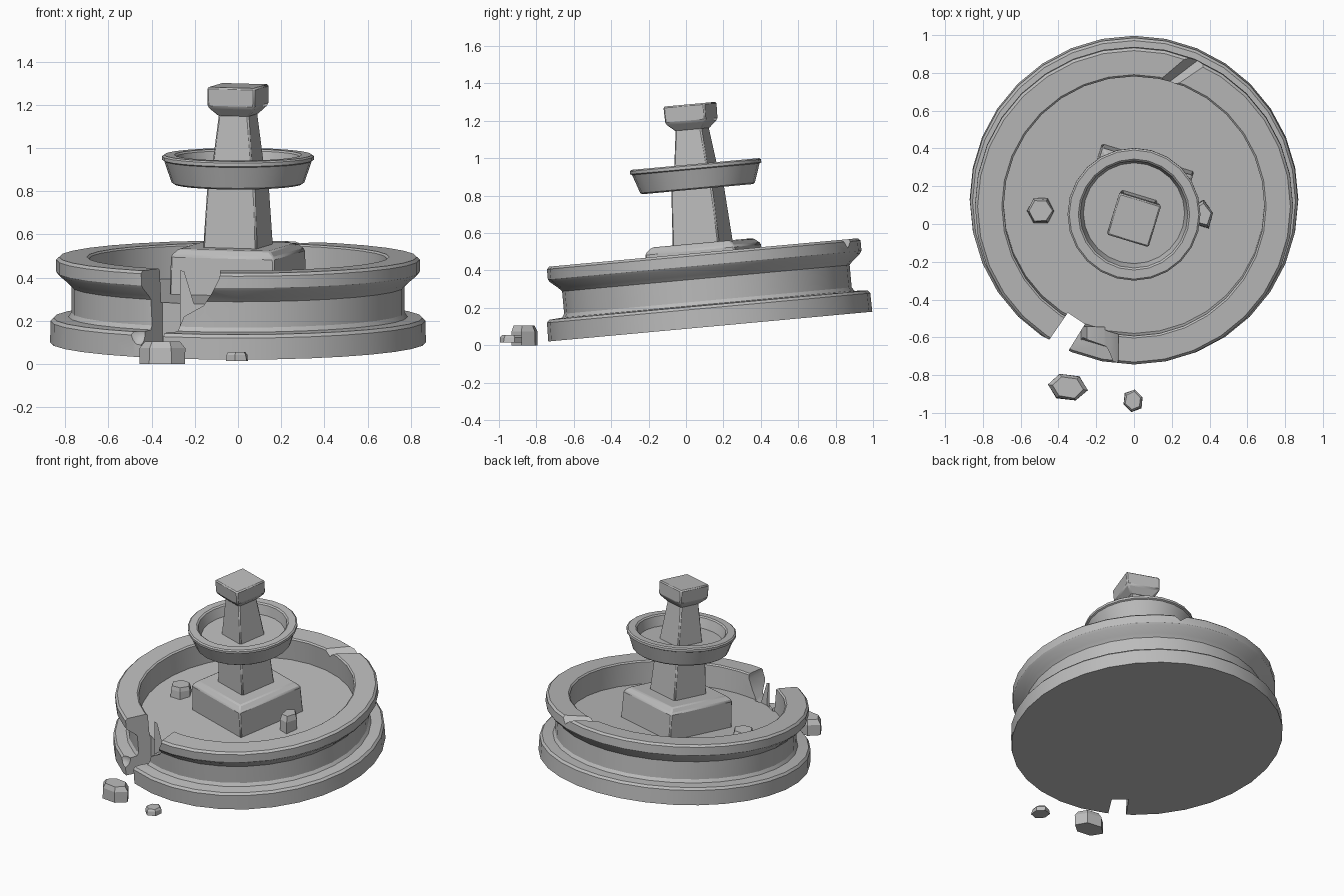
import bpy, bmesh, math, random
from mathutils import Matrix, Vector

cube = bpy.data.objects.get("Cube")
if cube:
    bpy.data.objects.remove(cube)
random.seed(4)

stone = bpy.data.materials.new("grey_stone")
stone.use_nodes = True
GREY = (0.5, 0.5, 0.5, 1)
stone.diffuse_color = GREY
stone.node_tree.nodes["Principled BSDF"].inputs["Base Color"].default_value = GREY

# The whole fountain leans forward on sunken ground
TILT = Matrix.Translation((0, 0.13, 0.10)) @ Matrix.Rotation(math.radians(5.25), 4, 'X')
TURN = Matrix.Rotation(math.radians(-17), 4, 'Z')


def add_object(name, bm, matrix):
    bmesh.ops.recalc_face_normals(bm, faces=bm.faces)
    mesh = bpy.data.meshes.new(name)
    bm.to_mesh(mesh)
    bm.free()
    mesh.materials.append(stone)
    obj = bpy.data.objects.new(name, mesh)
    bpy.context.collection.objects.link(obj)
    obj.matrix_world = matrix
    return obj


def lathe(name, profile, sides, matrix, jitter=0.0, start=0.0):
    """Stack rings of (radius, height) and close both ends."""
    bm = bmesh.new()
    rings = []
    for r, z in profile:
        ring = []
        for i in range(sides):
            a = start + math.tau * i / sides
            k = r * (1 + random.uniform(-jitter, jitter))
            ring.append(bm.verts.new((k * math.cos(a), k * math.sin(a), z)))
        rings.append(ring)
    for low, high in zip(rings, rings[1:]):
        for i in range(sides):
            j = (i + 1) % sides
            bm.faces.new((low[i], low[j], high[j], high[i]))
    bm.faces.new(rings[0][::-1])
    bm.faces.new(rings[-1])
    return add_object(name, bm, matrix)


def square_block(name, profile):
    """Square tapered block; the profile gives half widths and heights."""
    rings = [(h * math.sqrt(2), z) for h, z in profile]
    return lathe(name, rings, 4, TILT @ TURN, start=math.pi / 4)


def prism(name, points, depth):
    """Polygon extruded along a depth vector."""
    bm = bmesh.new()
    face = bm.faces.new([bm.verts.new(p) for p in points])
    new = bmesh.ops.extrude_face_region(bm, geom=[face])["geom"]
    bmesh.ops.translate(bm, vec=depth, verts=[v for v in new if isinstance(v, bmesh.types.BMVert)])
    return add_object(name, bm, Matrix())


def activate(obj):
    bpy.context.view_layer.update()
    bpy.ops.object.select_all(action='DESELECT')
    obj.select_set(True)
    bpy.context.view_layer.objects.active = obj


def carve(obj, cutter):
    cutter.hide_render = True
    mod = obj.modifiers.new("carve", 'BOOLEAN')
    mod.operation = 'DIFFERENCE'
    mod.solver = 'EXACT'
    mod.object = cutter
    activate(obj)
    bpy.ops.object.modifier_apply(modifier=mod.name)
    bpy.data.objects.remove(cutter)


def smooth(obj, degrees=30):
    activate(obj)
    bpy.ops.object.shade_smooth_by_angle(angle=math.radians(degrees))


def soften(obj, width):
    mod = obj.modifiers.new("worn_edges", 'BEVEL')
    mod.width = width
    mod.segments = 1
    mod.limit_method = 'ANGLE'
    smooth(obj, 35)


# Basin: plinth, waisted wall, overhanging rim and floor in one turned shape
basin = lathe("basin", [
    (0.87, 0), (0.868, 0.10), (0.855, 0.115), (0.785, 0.12), (0.772, 0.14),
    (0.772, 0.26), (0.79, 0.28), (0.832, 0.315), (0.842, 0.33), (0.842, 0.385), (0.828, 0.398),
    (0.70, 0.398), (0.69, 0.39), (0.69, 0.24)], 32, TILT)

# Open gap through the wall and plinth
carve(basin, prism("gap_cutter", [
    (-0.35, -0.47, -0.2), (-0.62, -0.86, -0.2), (-0.50, -0.92, -0.2), (-0.26, -0.53, -0.2)],
    Vector((0, 0, 1))))

# Crumbled steps beside the gap
steps = [(-0.07, 0.6), (-0.085, 0.40), (-0.12, 0.33), (-0.16, 0.27),
         (-0.25, 0.22), (-0.28, 0.15), (-0.39, 0.145), (-0.39, 0.6)]
carve(basin, prism("crumble_cutter", [(x, -0.545, z) for x, z in steps], Vector((0, -0.5, 0))))

# Worn plinth corner at the gap
bm = bmesh.new()
bmesh.ops.create_icosphere(bm, subdivisions=2, radius=0.06)
carve(basin, add_object("corner_cutter", bm, Matrix.Translation((-0.46, -0.635, 0.14))))

# Groove chipped out of the back rim
bm = bmesh.new()
bmesh.ops.create_cube(bm, size=1)
groove = (Matrix.Translation((0.29, 0.83, 0.58)) @ Matrix.Rotation(math.radians(37), 4, 'Z')
          @ Matrix.Rotation(math.radians(45), 4, 'X') @ Matrix.Diagonal((0.4, 0.085, 0.085, 1)))
carve(basin, add_object("groove_cutter", bm, groove))
smooth(basin)

# Central pillar, from the floor up
pedestal = square_block("pedestal", [(0.255, 0.23), (0.25, 0.42), (0.22, 0.45)])
column = square_block("lower_column", [(0.131, 0.44), (0.114, 0.76)])
upper = square_block("upper_column", [(0.104, 0.76), (0.072, 1.07)])
cap = square_block("cap", [(0.072, 1.055), (0.114, 1.10), (0.116, 1.194)])
for part in (pedestal, column, upper, cap):
    soften(part, 0.008)

# Upper bowl
bowl = lathe("upper_bowl", [
    (0.298, 0.738), (0.308, 0.745), (0.342, 0.845), (0.352, 0.85), (0.352, 0.866), (0.343, 0.873),
    (0.295, 0.873), (0.285, 0.865), (0.268, 0.80)], 24, TILT)
smooth(bowl)


# Fallen rubble
def rock(name, place, size, sides, turn):
    matrix = (Matrix.Translation(place) @ Matrix.Rotation(math.radians(turn), 4, 'Z')
              @ Matrix.Diagonal((*size, 1)))
    return lathe(name, [(1, 0), (0.97, 0.7), (0.8, 1)], sides, matrix, jitter=0.06)


rock("large_fallen_rock", (-0.35, -0.865, 0), (0.105, 0.075, 0.105), 6, -8)
rock("small_fallen_rock", (-0.005, -0.935, 0.015), (0.055, 0.06, 0.04), 6, 20)
rock("basin_rock", (-0.495, 0.07, 0.32), (0.075, 0.075, 0.085), 6, 0)
rock("pedestal_rock", (0.365, 0.05, 0.32), (0.055, 0.08, 0.12), 5, 10)
